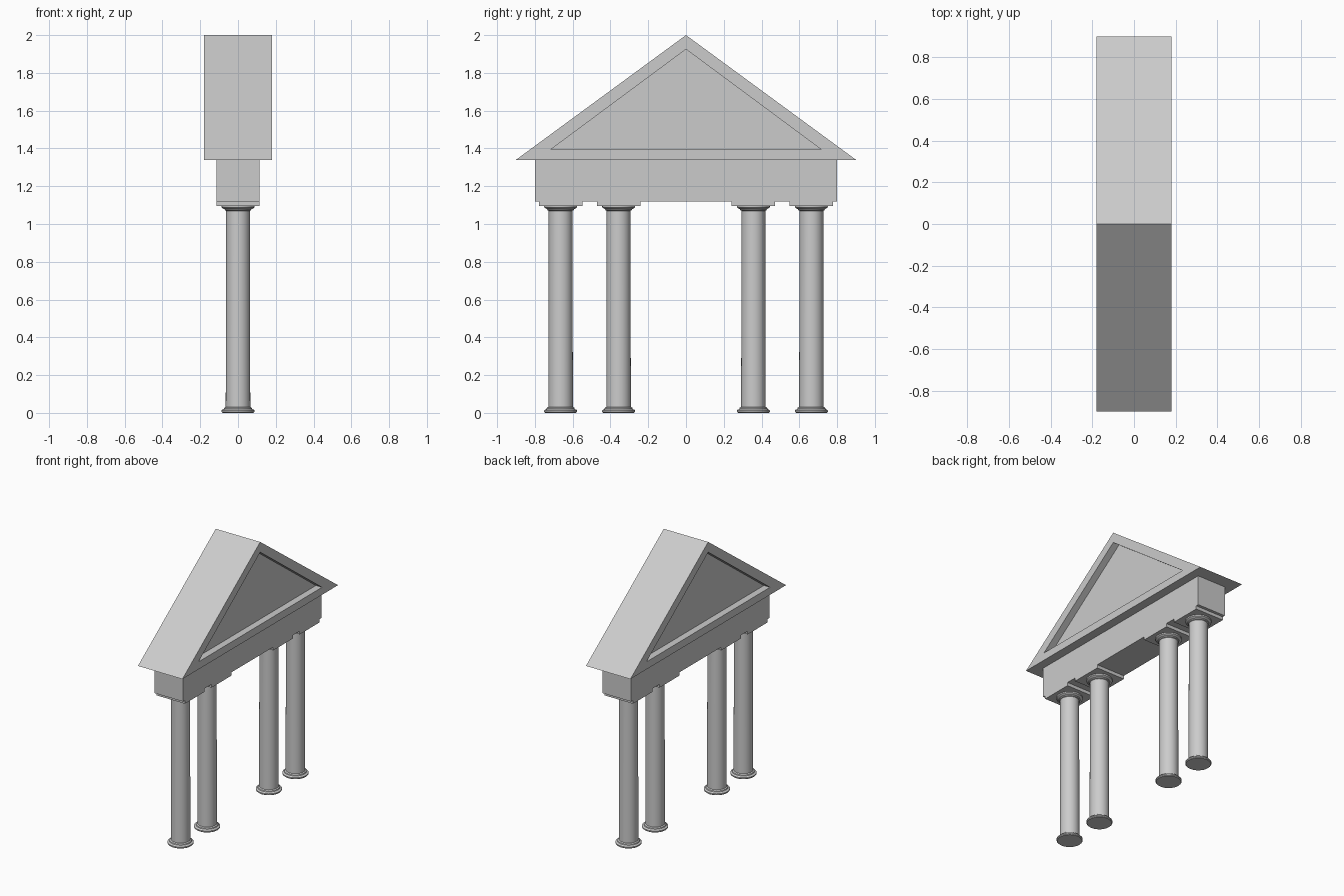
import bpy, bmesh, math

if "Cube" in bpy.data.objects:
    bpy.data.objects.remove(bpy.data.objects["Cube"])


def make_object(name, bm):
    bmesh.ops.remove_doubles(bm, verts=bm.verts, dist=1e-5)
    bmesh.ops.recalc_face_normals(bm, faces=bm.faces)
    me = bpy.data.meshes.new(name)
    bm.to_mesh(me)
    bm.free()
    ob = bpy.data.objects.new(name, me)
    bpy.context.collection.objects.link(ob)
    return ob


def box(name, x, y0, y1, z0, z1):
    bm = bmesh.new()
    bmesh.ops.create_cube(bm, size=1)
    for v in bm.verts:
        v.co = (2 * x * v.co.x, (y0 + y1) / 2 + (y1 - y0) * v.co.y,
                (z0 + z1) / 2 + (z1 - z0) * v.co.z)
    return make_object(name, bm)


def column(name, y):
    # lathe profile: moulded base, plain shaft, moulded capital
    profile = [(0, 0), (.082, 0), (.087, .005), (.087, .013), (.082, .018),
               (.075, .02), (.073, .027), (.065, .032),
               (.063, 1.07), (.069, 1.073), (.071, 1.079), (.079, 1.082),
               (.086, 1.087), (.087, 1.097), (0, 1.097)]
    bm = bmesh.new()
    vs = [bm.verts.new((r, 0, z)) for r, z in profile]
    es = [bm.edges.new(p) for p in zip(vs, vs[1:])]
    bmesh.ops.spin(bm, geom=vs + es, cent=(0, 0, 0), axis=(0, 0, 1),
                   angle=math.tau, steps=32)
    ob = make_object(name, bm)
    ob.location.y = y
    bpy.ops.object.select_all(action='DESELECT')
    bpy.context.view_layer.objects.active = ob
    ob.select_set(True)
    bpy.ops.object.shade_smooth_by_angle(angle=math.radians(30))


# columns with their square abacus blocks
for i, y in enumerate((-.664, -.357, .357, .664)):
    column(f"column_{i + 1}", y)
    box(f"abacus_{i + 1}", .115, y - .115, y + .115, 1.096, 1.121)

# beam carried by the columns
box("entablature", .115, -.80, .80, 1.12, 1.34)

# pediment: rings from one tympanum panel, over the outside, to the other
outer = [(-.90, 1.34), (.90, 1.34), (0, 2.0)]
inner = [(-.715, 1.395), (.715, 1.395), (0, 1.925)]
bm = bmesh.new()
rings = [[bm.verts.new((x, y, z)) for y, z in tri]
         for x, tri in ((-.13, inner), (-.18, inner), (-.18, outer),
                        (.18, outer), (.18, inner), (.13, inner))]
for a, b in zip(rings, rings[1:]):
    for k in range(3):
        n = (k + 1) % 3
        bm.faces.new((a[k], a[n], b[n], b[k]))
bm.faces.new(rings[0])
bm.faces.new(rings[-1])
make_object("pediment", bm)
